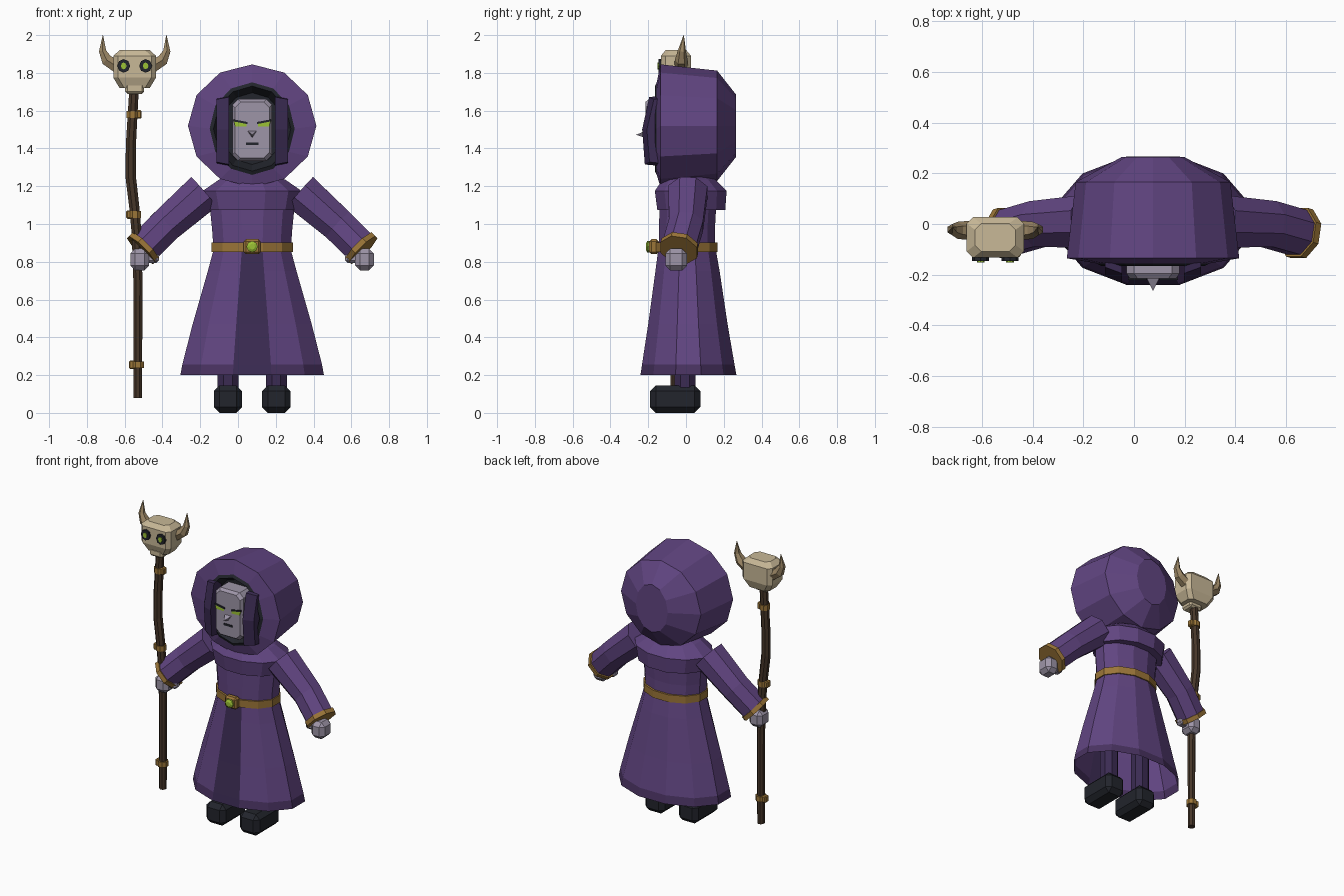
import bpy, bmesh, math
from mathutils import Vector

if "Cube" in bpy.data.objects:
    bpy.data.objects.remove(bpy.data.objects["Cube"])

CX = 0.075  # body centre line; the staff shifts it off x = 0


def material(name, rgb):
    m = bpy.data.materials.new(name)
    m.use_nodes = True
    m.diffuse_color = (*rgb, 1)
    m.node_tree.nodes["Principled BSDF"].inputs["Base Color"].default_value = (*rgb, 1)
    return m


PURPLE = material("robe purple", (0.119, 0.059, 0.220))
HEM = material("hem purple", (0.066, 0.032, 0.118))
DARK = material("dark purple", (0.043, 0.024, 0.085))
GOLD = material("dull gold", (0.330, 0.180, 0.040))
GREEN = material("glowing green", (0.330, 0.540, 0.035))
BLACK = material("soft black", (0.016, 0.018, 0.025))
LILAC = material("lilac grey", (0.340, 0.300, 0.390))
BROWN = material("staff wood", (0.062, 0.037, 0.022))
BONE = material("bone", (0.580, 0.480, 0.310))
HORN = material("horn tan", (0.330, 0.240, 0.130))


def finish(bm, name, *mats):
    bmesh.ops.recalc_face_normals(bm, faces=bm.faces)
    me = bpy.data.meshes.new(name)
    bm.to_mesh(me)
    bm.free()
    for m in mats:
        me.materials.append(m)
    ob = bpy.data.objects.new(name, me)
    bpy.context.collection.objects.link(ob)
    return ob


def loft(name, rings, mat, start=True, end=True):
    """Skin a list of equal-length point rings, with optional end caps."""
    bm = bmesh.new()
    vs = [[bm.verts.new(p) for p in r] for r in rings]
    n = len(vs[0])
    for a, b in zip(vs, vs[1:]):
        for i in range(n):
            j = (i + 1) % n
            bm.faces.new((a[i], a[j], b[j], b[i]))
    if start:
        bm.faces.new(vs[0])
    if end:
        bm.faces.new(vs[-1])
    return finish(bm, name, mat)


def ring_z(z, hx, ry, cy=0.0, n=12):
    """Horizontal ring with a flat front; hx and ry are its half sizes."""
    k = 1 / math.cos(math.pi / n)
    angles = [2 * math.pi * (i + 0.5) / n for i in range(n)]
    return [(CX + hx * k * math.cos(a), cy + ry * k * math.sin(a), z) for a in angles]


def ring_y(y, rx, rz, cx=CX, cz=1.52, n=12):
    return [(cx + rx * math.cos(2 * math.pi * i / n), y,
             cz + rz * math.sin(2 * math.pi * i / n)) for i in range(n)]


def octagon(hx, hy, c):
    return [(hx, -hy + c), (hx, hy - c), (hx - c, hy), (-hx + c, hy),
            (-hx, hy - c), (-hx, -hy + c), (-hx + c, -hy), (hx - c, -hy)]


def tube(name, path, radii, mat, n=8):
    rings = []
    pts = [Vector(p) for p in path]
    for i, p in enumerate(pts):
        t = (pts[min(i + 1, len(pts) - 1)] - pts[max(i - 1, 0)]).normalized()
        u = Vector((0, 1, 0)).cross(t).normalized()
        v = t.cross(u)
        angles = [2 * math.pi * (k + 0.5) / n for k in range(n)]
        rings.append([p + radii[i] * (u * math.cos(a) + v * math.sin(a)) for a in angles])
    return loft(name, rings, mat)


def box(name, centre, size, mat, bevel=0.0):
    bm = bmesh.new()
    bmesh.ops.create_cube(bm, size=1)
    for v in bm.verts:
        v.co = Vector(centre) + Vector(c * s for c, s in zip(v.co, size))
    if bevel:
        bmesh.ops.bevel(bm, geom=bm.edges[:], offset=bevel, segments=1, affect='EDGES')
    return finish(bm, name, mat)


def plate(name, pts, y0, y1, mat):
    """Flat outline in x and z, given thickness along y."""
    return loft(name, [[(x, y, z) for x, z in pts] for y in (y0, y1)], mat)


# Skirt: open below, with a dark front panel and a hem band
skirt = loft("robe_skirt", [ring_z(*r) for r in (
    (0.88, 0.200, 0.150, 0.005), (0.75, 0.235, 0.170, 0.008), (0.47, 0.315, 0.210, 0.010),
    (0.255, 0.370, 0.245, 0.012), (0.20, 0.380, 0.254, 0.013))], PURPLE, False, False)
skirt.data.materials.append(HEM)
skirt.data.materials.append(DARK)
for f in skirt.data.polygons:
    if abs(f.center.x - CX) < 0.02 and f.center.y < 0:
        f.material_index = 2
    elif f.center.z < 0.25:
        f.material_index = 1

# Torso and shoulder mantle
loft("robe_torso", [ring_z(*r) for r in (
    (0.87, 0.205, 0.150, 0.005), (0.97, 0.212, 0.148, 0.005), (1.10, 0.225, 0.150, 0.01))], PURPLE)
loft("shoulder_mantle", [ring_z(*r) for r in (
    (1.075, 0.240, 0.180, 0.028), (1.175, 0.262, 0.190, 0.025),
    (1.235, 0.175, 0.140, 0.015), (1.255, 0.120, 0.100, 0.010))], PURPLE)

# Belt, buckle and gem
loft("belt", [ring_z(0.852, 0.215, 0.163, 0.005), ring_z(0.902, 0.215, 0.163, 0.005)], GOLD)
box("belt_buckle", (CX, -0.17, 0.88), (0.09, 0.05, 0.08), GOLD, 0.012)
loft("buckle_gem", [ring_y(-0.19, 0.03, 0.03, CX, 0.88, 8),
                    ring_y(-0.205, 0.03, 0.03, CX, 0.88, 8),
                    ring_y(-0.213, 0.015, 0.015, CX, 0.88, 8)], GREEN)

# Hood shell with a flat rim, and its black lining
loft("hood", [ring_y(-0.155, 0.225, 0.245, cz=1.505), ring_y(-0.135, 0.34, 0.325),
              ring_y(0.165, 0.305, 0.292), ring_y(0.265, 0.122, 0.165)], PURPLE, False, True)
loft("hood_lining", [ring_y(-0.155, 0.225, 0.245, cz=1.505), ring_y(-0.165, 0.205, 0.225, cz=1.505),
                     ring_y(-0.10, 0.17, 0.19, cz=1.505)], BLACK, False, True)

# Mask with forehead, brow, eyes, nose and mouth
loft("mask", [[(CX + x, y, 1.4975 + z) for x, z in octagon(0.105 - d, 0.163 - d, 0.03)]
              for y, d in ((-0.09, 0.0), (-0.195, 0.0), (-0.215, 0.014))], LILAC)
plate("mask_mouth", [(CX - 0.033, 1.418), (CX + 0.033, 1.418),
                     (CX + 0.033, 1.432), (CX - 0.033, 1.432)], -0.212, -0.219, BLACK)
nose = bmesh.new()
base = [nose.verts.new(p) for p in ((CX - 0.027, -0.21, 1.495), (CX + 0.027, -0.21, 1.495),
                                    (CX, -0.21, 1.455))]
tip = nose.verts.new((CX, -0.265, 1.472))
nose.faces.new(base)
for i in range(3):
    nose.faces.new((base[i], base[(i + 1) % 3], tip))
finish(nose, "mask_nose", LILAC)

# Everything that comes in pairs on the body
for side, s in (("left", 1), ("right", -1)):
    def X(d):
        return CX + s * d

    plate(side + "_eye", [(X(0.097), 1.543), (X(0.030), 1.530), (X(0.030), 1.515),
                          (X(0.090), 1.517)], -0.211, -0.219, GREEN)
    plate(side + "_brow", [(X(0.099), 1.554), (X(0.025), 1.540), (X(0.025), 1.529),
                           (X(0.099), 1.543)], -0.211, -0.220, BLACK)

    # Hanging cloth flap beside the mask
    flap = ((-0.11, 1.68), (-0.195, 1.672), (-0.232, 1.50), (-0.218, 1.315), (-0.11, 1.305))
    loft(side + "_hood_flap", [[(X(0.122), y, z) for y, z in flap],
                               [(X(0.19), y + 0.025 * (y < -0.15), 1.5 + (z - 1.5) * 0.93)
                                for y, z in flap]], DARK)

    # Sleeve, cuff and hand
    elbow, wrist = Vector((X(0.455), 0.0, 0.995)), Vector((X(0.583), -0.037, 0.867))
    tube(side + "_sleeve", [(X(0.255), 0.01, 1.17), elbow, wrist], (0.112, 0.098, 0.097), PURPLE)
    d = (wrist - elbow).normalized()
    tube(side + "_cuff", [wrist - d * 0.022, wrist + d * 0.008], (0.106, 0.106), GOLD)
    box(side + "_hand", (X(0.595), -0.052, 0.812), (0.10, 0.115, 0.115), LILAC, 0.026)
    box(side + "_thumb", (X(0.527), -0.055, 0.822), (0.07, 0.06, 0.056), LILAC, 0.014)

    # Leg and boot
    tube(side + "_leg", [(X(0.128), -0.005, 0.10), (X(0.128), -0.005, 0.60)], (0.06, 0.06), DARK)
    box(side + "_boot", (X(0.128), -0.057, 0.0725), (0.15, 0.265, 0.145), BLACK, 0.03)

# Crooked staff with gold bands and knobs
SY = -0.06
tube("staff", [(-0.53, SY, 0.08), (-0.53, SY, 0.70), (-0.537, SY, 0.95), (-0.548, SY, 1.08),
               (-0.568, SY, 1.25), (-0.567, SY, 1.42), (-0.550, SY, 1.72)],
     (0.024, 0.026, 0.028, 0.029, 0.030, 0.029, 0.027), BROWN)
for i, (x, z, k) in enumerate(((-0.530, 0.255, -1), (-0.545, 1.05, -1), (-0.558, 1.58, 1))):
    tube(f"staff_band_{i + 1}", [(x, SY, z - 0.018), (x, SY, z + 0.018)], (0.035, 0.035), GOLD)
    box(f"staff_knob_{i + 1}", (x + k * 0.03, SY, z), (0.034, 0.04, 0.045), GOLD, 0.006)

# Skull head of the staff
SX, KY = -0.547, -0.053
loft("staff_skull", [[(SX + x, KY + y, z) for x, y in octagon(hx, hy, 0.025)]
                     for z, hx, hy in ((1.72, 0.08, 0.06), (1.775, 0.113, 0.08),
                                       (1.89, 0.113, 0.08), (1.92, 0.08, 0.055))], BONE)
box("skull_jaw", (SX, -0.075, 1.717), (0.10, 0.09, 0.055), BONE, 0.012)
for side, s in (("left", 1), ("right", -1)):
    x = SX + s * 0.058
    loft(side + "_skull_socket", [ring_y(y, 0.034, 0.036, x, 1.837, 8) for y in (-0.128, -0.146)], BLACK)
    loft(side + "_skull_eye", [ring_y(y, 0.015, 0.018, x, 1.837, 8) for y in (-0.144, -0.151)], GREEN)
    tube(side + "_horn", [(SX + s * 0.095, -0.025, 1.835), (SX + s * 0.148, -0.025, 1.868),
                          (SX + s * 0.170, -0.022, 1.915), (SX + s * 0.168, -0.012, 2.0)],
         (0.038, 0.034, 0.022, 0.001), HORN, 6)
